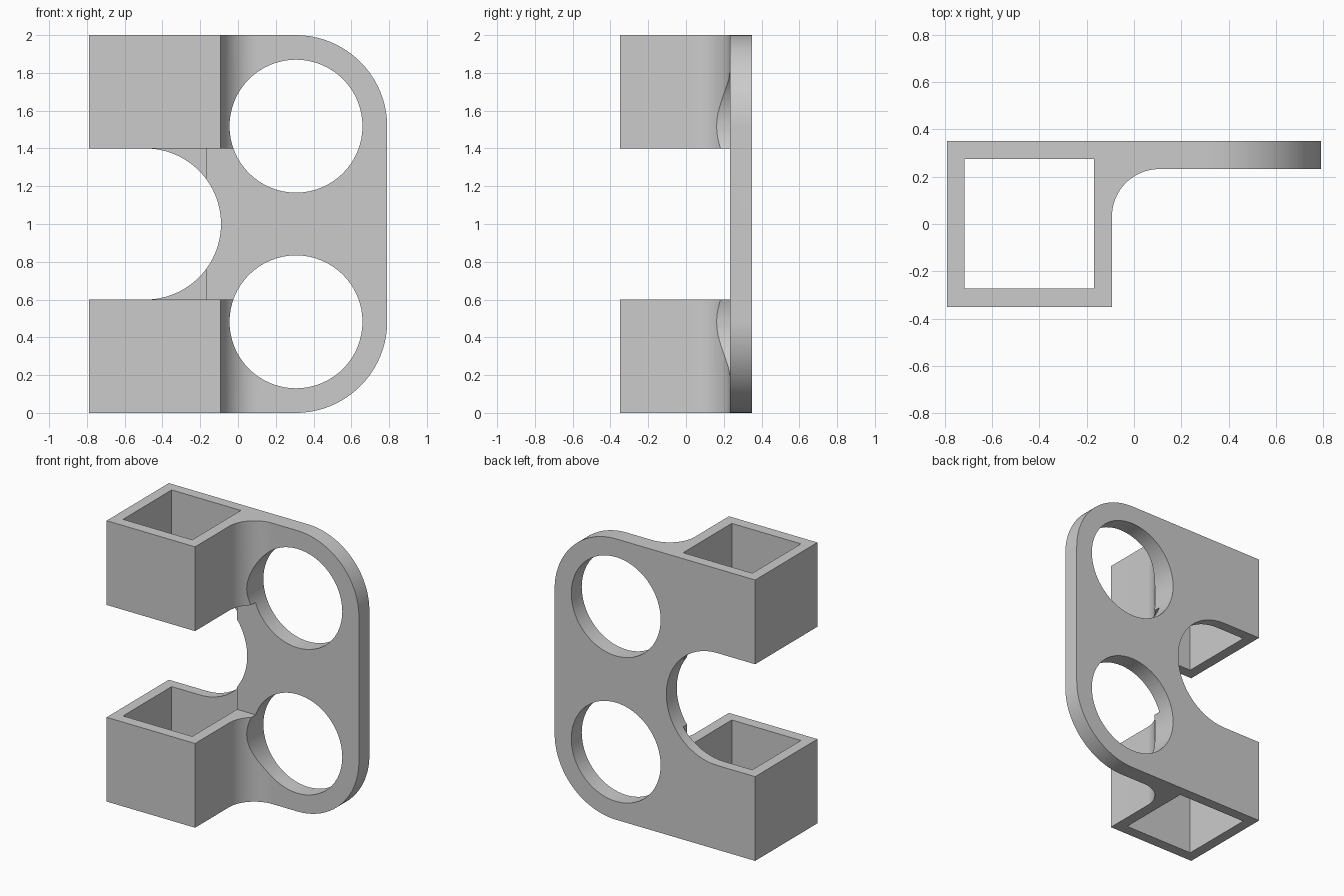
import bpy, bmesh, math
from mathutils import Vector

cube = bpy.data.objects.get("Cube")
if cube:
    bpy.data.objects.remove(cube, do_unlink=True)

grey = bpy.data.materials.new("plain grey")
grey.use_nodes = True
colour = (0.6, 0.6, 0.6, 1)
grey.diffuse_color = colour
grey.node_tree.nodes["Principled BSDF"].inputs["Base Color"].default_value = colour


def arc(cx, cy, r, start, end, steps=32):
    angles = [math.radians(start + (end - start) * i / steps) for i in range(steps + 1)]
    return [(cx + r * math.cos(a), cy + r * math.sin(a)) for a in angles]


def prism(name, points, axis, low, high):
    """Extrude a closed 2D profile along y (points are x, z) or z (points are x, y)."""
    def place(u, v, d):
        return (u, d, v) if axis == "y" else (u, v, d)
    bm = bmesh.new()
    face = bm.faces.new([bm.verts.new(place(u, v, low)) for u, v in points])
    top = bmesh.ops.extrude_face_region(bm, geom=[face])["geom"]
    shift = Vector(place(0, 0, high - low))
    bmesh.ops.translate(bm, vec=shift, verts=[e for e in top if isinstance(e, bmesh.types.BMVert)])
    bmesh.ops.recalc_face_normals(bm, faces=bm.faces)
    mesh = bpy.data.meshes.new(name)
    bm.to_mesh(mesh)
    bm.free()
    mesh.materials.append(grey)
    ob = bpy.data.objects.new(name, mesh)
    bpy.context.collection.objects.link(ob)
    return ob


def rect(x0, y0, x1, y1):
    return [(x0, y0), (x1, y0), (x1, y1), (x0, y1)]


def combine(target, tool, operation):
    tool.hide_render = True
    mod = target.modifiers.new("cut", "BOOLEAN")
    mod.object, mod.operation, mod.solver = tool, operation, "EXACT"
    bpy.context.view_layer.objects.active = target
    bpy.ops.object.modifier_apply(modifier=mod.name)
    bpy.data.objects.remove(tool, do_unlink=True)


LEFT, RIGHT, BACK, FRONT = -0.79, 0.79, 0.35, -0.35
WALL, PLATE = -0.093, 0.232     # tube side and plate front
R = 0.485                       # outer corner radius

# Square post joined to the plate by a fillet
section = [(LEFT, BACK), (LEFT, FRONT), (WALL, FRONT)]
section += arc(WALL + 0.2, PLATE - 0.2, 0.2, 180, 90, 24)
section += [(1, PLATE), (1, BACK)]
bracket = prism("bracket", section, "z", -0.1, 2.1)

# Side outline: rounded corners and the round-ended notch
outline = [(-1, 0), *arc(RIGHT - R, R, R, -90, 0), *arc(RIGHT - R, 2 - R, R, 0, 90),
           (-1, 2), (-1, 1.4), *arc(-0.49, 1, 0.4, 90, -90, 48), (-1, 0.6)]
combine(bracket, prism("outline_cutter", outline, "y", -1, 1), "INTERSECT")

# Gap between the two tubes, in front of the plate
combine(bracket, prism("gap_cutter", rect(-1, 0.6, 1, 1.4), "y", -1, PLATE), "DIFFERENCE")

# Square bore running through both tubes
combine(bracket, prism("bore_cutter", rect(-0.715, -0.272, -0.17, 0.275), "z", -0.5, 2.5), "DIFFERENCE")

# Two round holes through plate and fillet
for z in (0.482, 1.518):
    circle = arc(0.307, z, 0.352, 0, 360, 64)[:-1]
    combine(bracket, prism("hole_cutter", circle, "y", -1, 1), "DIFFERENCE")

bpy.ops.object.select_all(action="DESELECT")
bracket.select_set(True)
bpy.context.view_layer.objects.active = bracket
bpy.ops.object.shade_smooth_by_angle(angle=math.radians(30))
